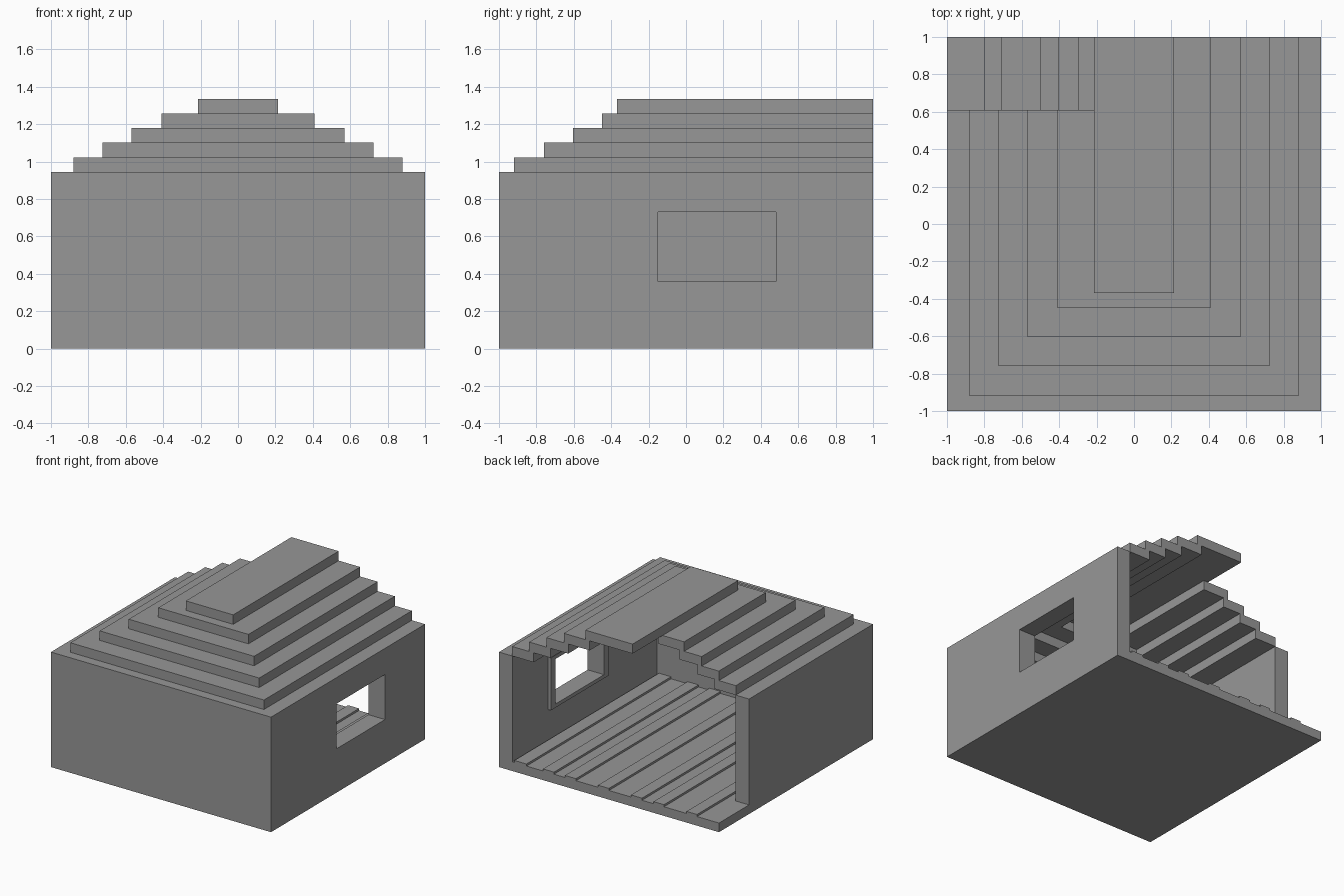
import bpy
import bmesh

if "Cube" in bpy.data.objects:
    bpy.data.objects.remove(bpy.data.objects["Cube"], do_unlink=True)

GREY = (0.31, 0.31, 0.31, 1)
grey = bpy.data.materials.new("plain grey")
grey.use_nodes = True
grey.diffuse_color = GREY
grey.node_tree.nodes["Principled BSDF"].inputs["Base Color"].default_value = GREY


def prism(name, outline, bottom, top):
    """Extrude a flat outline upward from bottom to top."""
    bm = bmesh.new()
    base = bm.faces.new([bm.verts.new((x, y, bottom)) for x, y in outline])
    grown = bmesh.ops.extrude_face_region(bm, geom=[base])
    moved = [v for v in grown["geom"] if isinstance(v, bmesh.types.BMVert)]
    bmesh.ops.translate(bm, verts=moved, vec=(0, 0, top - bottom))
    bmesh.ops.recalc_face_normals(bm, faces=bm.faces)
    mesh = bpy.data.meshes.new(name)
    bm.to_mesh(mesh)
    bm.free()
    mesh.materials.append(grey)
    obj = bpy.data.objects.new(name, mesh)
    bpy.context.collection.objects.link(obj)
    return obj


def box(name, x0, x1, y0, y1, z0, z1):
    return prism(name, [(x0, y0), (x1, y0), (x1, y1), (x0, y1)], z0, z1)


BACK, SHORT = 1.0, 0.61   # the right arm stops short of the back


def u_shape(half, front, inner_half, inner_front):
    """U outline open to the back, with one short arm."""
    return [(-half, SHORT), (-half, front), (half, front), (half, BACK),
            (inner_half, BACK), (inner_half, inner_front),
            (-inner_half, inner_front), (-inner_half, SHORT)]


# Walls with a window opening in the left side
EAVES, INNER = 0.945, 0.877
walls = prism("walls", u_shape(1, -1, INNER, -INNER), 0, EAVES)
WY0, WY1, WZ0, WZ1 = -0.15, 0.48, 0.36, 0.73
cutter = box("window_cutter", 0.7, 1.2, WY0, WY1, WZ0, WZ1)
cutter.hide_render = True
cutter.hide_viewport = True
cut = walls.modifiers.new("window_opening", "BOOLEAN")
cut.operation = "DIFFERENCE"
cut.solver = "EXACT"
cut.object = cutter

# Raised frame around the window on the inside
B, FX = 0.06, 0.85
box("window_sill", FX, INNER, WY0 - B, WY1 + B, WZ0 - B / 2, WZ0)
box("window_head", FX, INNER, WY0 - B, WY1 + B, WZ1, WZ1 + B / 2)
box("window_jamb_front", FX, INNER, WY0 - B, WY0, WZ0, WZ1)
box("window_jamb_back", FX, INNER, WY1, WY1 + B, WZ0, WZ1)

# Floor, reaching out to the corner where the wall is missing
prism("floor", [(-INNER, -INNER), (INNER, -INNER), (INNER, BACK), (-1, BACK),
                (-1, SHORT), (-INNER, SHORT)], 0, 0.075)

# Raised floor boards
boards = [(-0.8, -0.705), (-0.5, -0.405), (-0.3, -0.2), (0.0, 0.1),
          (0.3, 0.4), (0.5, 0.6), (0.75, 0.86)]
for i, (x0, x1) in enumerate(boards):
    box(f"floor_board_{i + 1}", x0, x1, -INNER, BACK, 0.07, 0.092)

# Stepped roof: each tier overlaps the one above it a little
tiers = [(0.88, -0.92), (0.725, -0.76), (0.57, -0.605),
         (0.41, -0.45), (0.215, -0.37)]
STEP, LAP = 0.078, 0.04
for i, (half, front) in enumerate(tiers):
    z = EAVES + i * STEP
    if i + 1 < len(tiers):
        above_half, above_front = tiers[i + 1]
        outline = u_shape(half, front, above_half - LAP, above_front + LAP)
        prism(f"roof_tier_{i + 1}", outline, z, z + STEP)
    else:
        box("roof_cap", -half, half, front, BACK, z, z + STEP)
